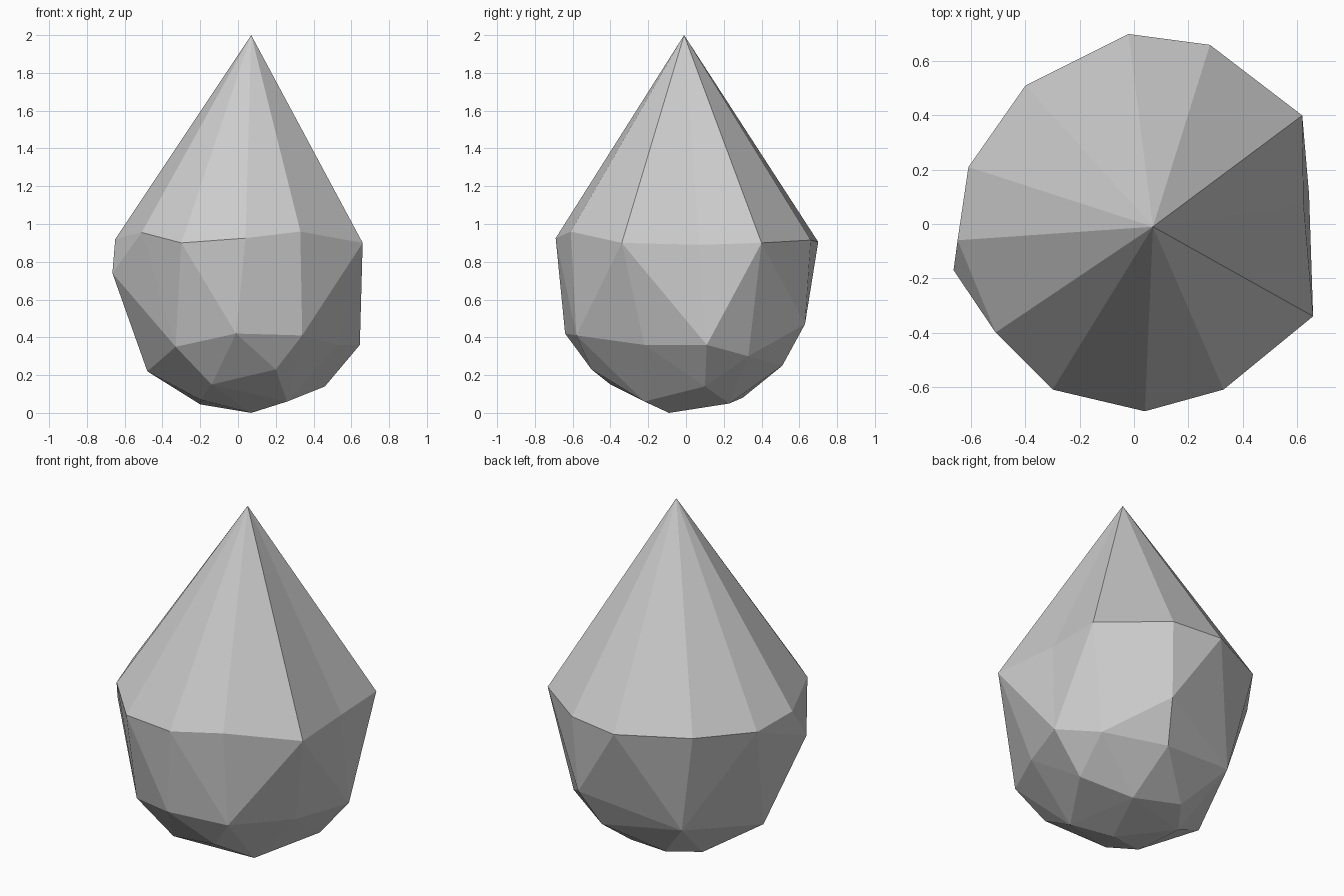
import bpy, bmesh

if "Cube" in bpy.data.objects:
    bpy.data.objects.remove(bpy.data.objects["Cube"], do_unlink=True)

# one plain grey for the whole stone
grey = bpy.data.materials.new("stone grey")
grey.use_nodes = True
colour = (0.6, 0.6, 0.6, 1)
grey.diffuse_color = colour
grey.node_tree.nodes["Principled BSDF"].inputs["Base Color"].default_value = colour

# corners of the cut stone: tip, widest ring, lower facets, underside
tip = [(.07, -.01, 2)]
ring = [(-.02, .7, .905), (.28, .66, .915), (.62, .4, .9), (.66, -.34, .9),
        (.33, -.61, .96), (.04, -.69, .925), (-.3, -.61, .9), (-.51, -.4, .955),
        (-.65, -.06, .92), (-.61, .21, .89), (-.4, .51, .91)]
facets = [(-.665, -.17, .74), (-.48, -.035, .22), (-.33, -.47, .35),
          (-.01, -.64, .42), (.34, -.58, .41), (.53, -.22, .36),
          (.645, .11, .36), (.5, .33, .3), (.26, .63, .47),
          (.19, .51, .25), (-.28, .44, .31)]
underside = [(.2, -.5, .23), (-.14, -.4, .15), (.26, -.22, .06), (.46, .1, .14),
             (.2, .23, .05), (-.075, .3, .08), (-.2, .13, .045),
             (-.2, -.2, .07), (.07, -.09, 0)]

# wrap the corners in flat facets
bm = bmesh.new()
for corner in tip + ring + facets + underside:
    bm.verts.new(corner)
# this corner is pushed out for the wrap, then set back into its shallow dent
dent = bm.verts.new((.66, .07, .89))
bmesh.ops.convex_hull(bm, input=bm.verts)
dent.co.x = .625
bmesh.ops.recalc_face_normals(bm, faces=bm.faces)

mesh = bpy.data.meshes.new("pointed_stone")
bm.to_mesh(mesh)
bm.free()
mesh.materials.append(grey)
stone = bpy.data.objects.new("pointed_stone", mesh)
bpy.context.collection.objects.link(stone)
